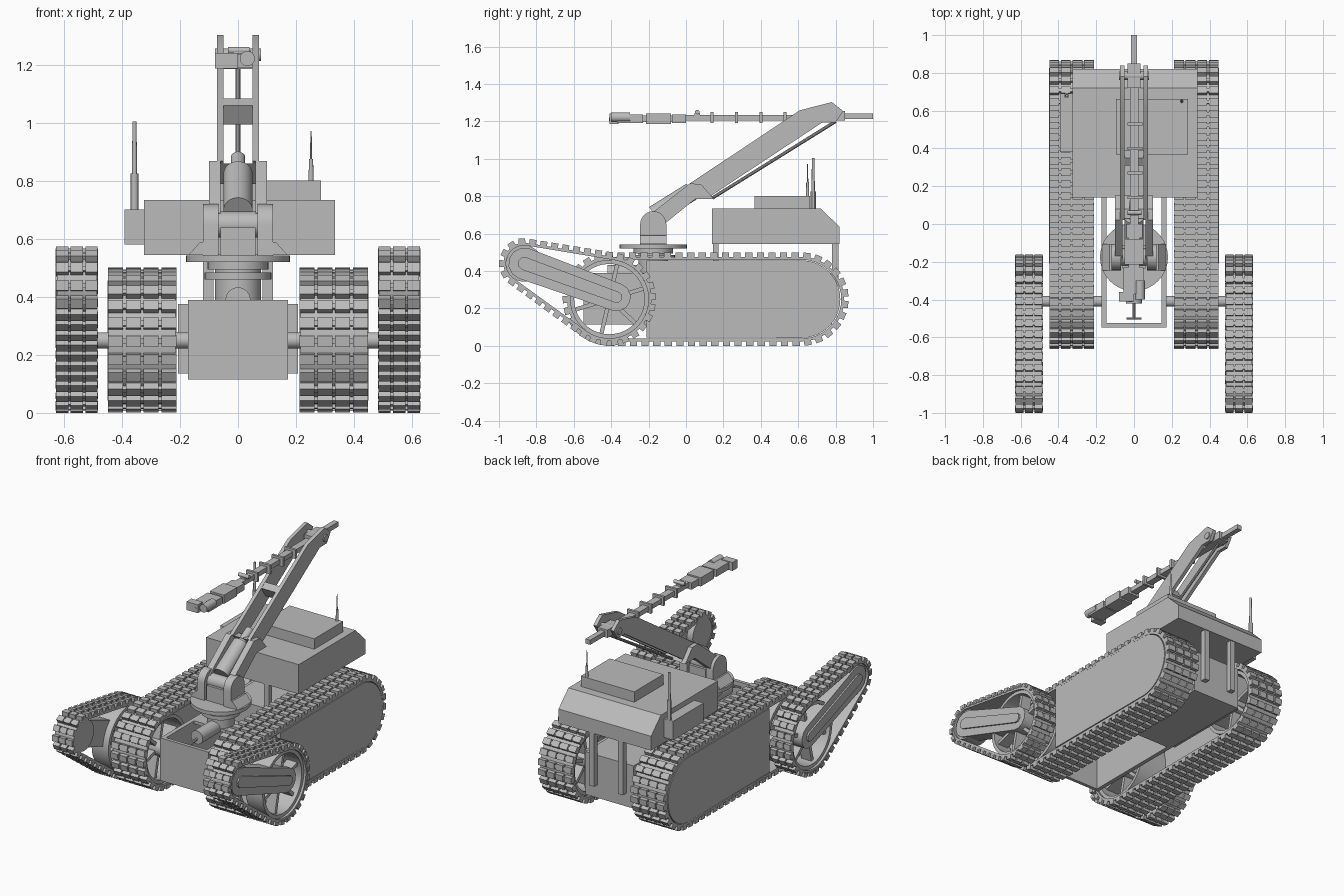
import bpy, bmesh
from math import sin, cos, pi, atan2, acos, hypot, radians
from mathutils import Vector, Matrix

cube = bpy.data.objects.get("Cube")
if cube:
    bpy.data.objects.remove(cube, do_unlink=True)

grey = bpy.data.materials.new("plain_grey")
grey.use_nodes = True
grey.diffuse_color = (0.5, 0.5, 0.5, 1)
grey.node_tree.nodes["Principled BSDF"].inputs["Base Color"].default_value = (0.5, 0.5, 0.5, 1)
parts = []


def finish(name, bm):
    bmesh.ops.recalc_face_normals(bm, faces=bm.faces)
    mesh = bpy.data.meshes.new(name)
    bm.to_mesh(mesh)
    bm.free()
    mesh.materials.append(grey)
    ob = bpy.data.objects.new(name, mesh)
    bpy.context.collection.objects.link(ob)
    parts.append(ob)
    return ob


def box(name, x, y, z):
    """Box from (min, max) pairs."""
    bm = bmesh.new()
    lo, hi = Vector((x[0], y[0], z[0])), Vector((x[1], y[1], z[1]))
    size = [abs(v) for v in hi - lo]
    bmesh.ops.create_cube(bm, size=1, matrix=Matrix.Translation((lo + hi) / 2) @ Matrix.Diagonal((*size, 1)))
    return finish(name, bm)


def rod(name, a, b, r, r2=None, sides=24):
    """Cylinder or cone between two points."""
    a, b = Vector(a), Vector(b)
    bm = bmesh.new()
    turn = (b - a).to_track_quat('Z', 'Y').to_matrix().to_4x4()
    bmesh.ops.create_cone(bm, cap_ends=True, segments=sides, radius1=r, radius2=r if r2 is None else r2,
                          depth=(b - a).length, matrix=Matrix.Translation((a + b) / 2) @ turn)
    return finish(name, bm)


def prism(name, outline, x0, x1):
    """Side outline in (y, z), extruded across x."""
    bm = bmesh.new()
    a, b = ([bm.verts.new((x, y, z)) for y, z in outline] for x in (x0, x1))
    bm.faces.new(a)
    bm.faces.new(b)
    for i in range(len(a)):
        bm.faces.new((a[i - 1], a[i], b[i], b[i - 1]))
    return finish(name, bm)


def band(name, outer, inner, x0, x1):
    """Closed hoop between two matching outlines."""
    bm = bmesh.new()
    rings = [[bm.verts.new((x, y, z)) for y, z in loop]
             for loop, x in ((outer, x0), (outer, x1), (inner, x1), (inner, x0))]
    for k in range(4):
        p, q = rings[k - 1], rings[k]
        for i in range(len(p)):
            bm.faces.new((p[i - 1], p[i], q[i], q[i - 1]))
    return finish(name, bm)


def circle(c, r, n=40):
    return [(c[0] + r * cos(2 * pi * i / n), c[1] + r * sin(2 * pi * i / n)) for i in range(n)]


def capsule(c1, r1, c2, r2, n=20):
    """Outline of a belt around two wheels."""
    dy, dz = c2[0] - c1[0], c2[1] - c1[1]
    phi, beta = atan2(dz, dy), acos((r1 - r2) / hypot(dy, dz))
    path = []
    for c, r, start, end in ((c1, r1, phi + beta, phi + 2 * pi - beta), (c2, r2, phi - beta, phi + beta)):
        for i in range(n + 1):
            t = start + (end - start) * i / n
            path.append((c[0] + r * cos(t), c[1] + r * sin(t)))
    return path


def tread(name, path, count, x0, x1, columns):
    """Rows of pads spaced evenly along a closed path."""
    bm = bmesh.new()
    pts = [Vector((0, y, z)) for y, z in path]
    segs = [(p, q, (q - p).length) for p, q in zip(pts, pts[1:] + pts[:1])]
    step = sum(s[2] for s in segs) / count
    pitch = (x1 - x0) / columns
    travelled, k = 0, 0
    for p, q, length in segs:
        while k < count and k * step < travelled + length:
            d = (q - p).normalized()
            at = p + d * (k * step - travelled)
            turn = Matrix.Rotation(atan2(d.z, d.y), 4, 'X')
            for c in range(columns):
                at.x = x0 + pitch * (c + 0.5)
                bmesh.ops.create_cube(bm, size=1, matrix=Matrix.Translation(at) @ turn
                                      @ Matrix.Diagonal((abs(pitch) * 0.84, step * 0.62, 0.027, 1)))
            # link bar tying the pads of one row together
            at.x = (x0 + x1) / 2
            bmesh.ops.create_cube(bm, size=1, matrix=Matrix.Translation(at) @ turn
                                  @ Matrix.Diagonal((abs(x1 - x0) * 0.96, step * 0.3, 0.014, 1)))
            k += 1
        travelled += length
    return finish(name, bm)


def wheel(name, c, r, x0, x1, spokes=6):
    band(name + "_rim", circle(c, r), circle(c, r - 0.022), x0, x1)
    rod(name + "_hub", (x0, *c), (x1, *c), 0.05)
    mid, w = (x0 + x1) / 2, (x1 - x0) * 0.3
    for i in range(spokes):
        t = 2 * pi * i / spokes + 0.3
        u, v = Vector((cos(t), sin(t))), Vector((-sin(t), cos(t))) * 0.011
        a, b = Vector(c) + u * 0.04, Vector(c) + u * (r - 0.015)
        prism(name + "_spoke", [a + v, a - v, b - v, b + v], mid - w, mid + w)


FRONT, REAR, TIP = (-0.41, 0.25), (0.62, 0.25), (-0.865, 0.44)

for s, side in ((1, "left"), (-1, "right")):
    # Main track
    tread(side + "_track_pads", capsule(FRONT, 0.236, REAR, 0.236), 57, s * 0.207, s * 0.453, 4)
    band(side + "_track_belt", capsule(FRONT, 0.226, REAR, 0.226), capsule(FRONT, 0.21, REAR, 0.21), s * 0.215, s * 0.447)
    wheel(side + "_front_wheel", FRONT, 0.21, s * 0.23, s * 0.44)
    wheel(side + "_rear_wheel", REAR, 0.205, s * 0.23, s * 0.41)
    panel = [(-0.21, 0.045)] + [(0.62 + 0.205 * sin(i * pi / 20), 0.25 - 0.207 * cos(i * pi / 20))
                                for i in range(21)] + [(-0.21, 0.457)]
    prism(side + "_track_panel", panel, s * 0.42, s * 0.45)
    # Flipper
    tread(side + "_flipper_pads", capsule(FRONT, 0.236, TIP, 0.121), 36, s * 0.48, s * 0.632, 3)
    band(side + "_flipper_belt", capsule(FRONT, 0.226, TIP, 0.111), capsule(FRONT, 0.21, TIP, 0.097),
         s * 0.487, s * 0.625)
    wheel(side + "_flipper_wheel", FRONT, 0.21, s * 0.49, s * 0.61)
    rod(side + "_flipper_tip_wheel", (s * 0.49, *TIP), (s * 0.61, *TIP), 0.097, sides=32)
    prism(side + "_flipper_arm", capsule((-0.37, 0.26), 0.075, TIP, 0.085, 6), s * 0.53, s * 0.62)
    prism(side + "_flipper_arm_ridge", capsule((-0.37, 0.26), 0.03, TIP, 0.035, 4), s * 0.62, s * 0.63)
    rod(side + "_axle", (s * 0.15, *FRONT), (s * 0.5, *FRONT), 0.028)
    # Hull sides and deck posts
    box(side + "_hull_wall", (s * 0.145, s * 0.172), (-0.547, 0.78), (0.115, 0.39))
    box(side + "_hull_sponson", (s * 0.172, s * 0.207), (0.14, 0.74), (0.135, 0.375))
    box(side + "_front_post", (s * 0.085, s * 0.12), (0.145, 0.175), (0.3, 0.55))
    box(side + "_rear_post", (s * 0.085, s * 0.12), (0.78, 0.815), (0.2, 0.55))
    # Shoulder bracket, with rounded top and flared foot
    bracket = [(-0.245, 0.54)] + [(-0.175 - 0.07 * cos(i * pi / 12), 0.65 + 0.07 * sin(i * pi / 12))
                                  for i in range(13)] + [(-0.105, 0.54)]
    prism(side + "_shoulder_bracket", bracket, s * 0.068, s * 0.12)
    foot = prism(side + "_bracket_foot", [(-0.245, 0.545), (-0.105, 0.545), (-0.105, 0.59), (-0.245, 0.59)],
                 s * 0.11, s * 0.17)
    for v in foot.data.vertices:
        if abs(v.co.x) > 0.15 and v.co.z > 0.57:
            v.co.x = s * 0.13
    # Arm plates
    prism(side + "_lower_arm", [(-0.2, 0.69), (-0.17, 0.72), (0.02, 0.868), (0.08, 0.865), (0.15, 0.785),
                                (0.05, 0.785), (-0.105, 0.66), (-0.17, 0.63)], s * 0.06, s * 0.1)
    prism(side + "_upper_arm", [(0.02, 0.868), (0.61, 1.26), (0.78, 1.303), (0.84, 1.255), (0.8, 1.195),
                                (0.73, 1.195), (0.13, 0.8)], s * 0.05, s * 0.073)

# Hull: open front bay, closed rear body
box("hull_front", (-0.172, 0.172), (-0.547, -0.525), (0.115, 0.39))
box("hull_rear_body", (-0.15, 0.15), (0.14, 0.78), (0.115, 0.39))
box("turret_support", (-0.15, 0.15), (-0.24, -0.1), (0.37, 0.39))
rod("turret_motor", (0, -0.42, 0.39), (0, -0.17, 0.39), 0.043)
rod("valve_stem", (0, -0.5, 0.37), (0, -0.42, 0.38), 0.008, sides=8)
rod("valve_handle", (-0.04, -0.5, 0.37), (0.04, -0.5, 0.37), 0.006, sides=8)

# Turret
for name, r, z0, z1 in (("turret_neck", 0.08, 0.39, 0.5), ("turret_ring", 0.115, 0.46, 0.485),
                        ("turret_collar", 0.105, 0.495, 0.525), ("turret_plate", 0.18, 0.52, 0.543)):
    rod(name, (0, -0.175, z0), (0, -0.175, z1), r, sides=40)
rod("shoulder_axle", (-0.12, -0.175, 0.65), (0.12, -0.175, 0.65), 0.045)
box("shoulder_block", (-0.06, 0.06), (-0.235, -0.115), (0.54, 0.64))

# Lower arm motor, cross braces, push rod
rod("arm_motor", (0, -0.17, 0.7), (0, 0.03, 0.825), 0.05, sides=32)
rod("arm_motor_shaft", (0, 0.03, 0.825), (0, 0.12, 0.88), 0.025)
prism("lower_brace", [(0.03, 0.86), (0.08, 0.86), (0.15, 0.79), (0.1, 0.79)], -0.07, 0.07)
prism("middle_brace", [(0.31, 1.06), (0.35, 1.085), (0.39, 1.02), (0.35, 0.995)], -0.055, 0.055)
rod("push_rod", (0, 0.14, 0.79), (0, 0.8, 1.2), 0.009, sides=10)
rod("elbow_axle", (-0.08, 0.785, 1.235), (0.08, 0.785, 1.235), 0.022)
box("elbow_block", (-0.035, 0.035), (0.72, 0.85), (1.205, 1.255))
box("tail_bar", (-0.017, 0.017), (0.84, 1.0), (1.213, 1.243))

# Forearm with clamps and gripper head
box("forearm", (-0.02, 0.025), (-0.05, 0.75), (1.205, 1.235))
for y in (0.14, 0.27, 0.4, 0.53):
    box("forearm_clamp", (-0.035, 0.045), (y - 0.008, y + 0.008), (1.192, 1.25))
for y0, y1, x0, x1, h in ((-0.41, -0.36, -0.08, 0.0, 0.027), (-0.37, -0.23, -0.055, 0.05, 0.023),
                          (-0.215, -0.08, -0.05, 0.05, 0.028), (-0.075, 0.0, -0.04, 0.045, 0.022),
                          (-0.24, -0.05, -0.03, 0.03, 0.018)):
    box("gripper_segment", (x0, x1), (y0, y1), (1.214 - h, 1.214 + h))
rod("gripper_camera", (0.032, -0.4, 1.222), (0.032, -0.3, 1.222), 0.026)
rod("gripper_pin", (-0.018, -0.412, 1.212), (-0.018, -0.4, 1.212), 0.01, sides=12)
box("sight_mount", (-0.015, 0.02), (0.045, 0.075), (1.23, 1.245))
rod("sight_camera", (-0.035, 0.06, 1.25), (0.04, 0.06, 1.25), 0.012, sides=16)

# Raised deck, top cover, side box
prism("deck_box", [(0.14, 0.545), (0.82, 0.545), (0.82, 0.637), (0.72, 0.735), (0.14, 0.735)], -0.325, 0.335)
box("deck_cover", (-0.095, 0.287), (0.367, 0.662), (0.735, 0.802))
box("deck_side_box", (-0.392, -0.325), (0.38, 0.69), (0.58, 0.702))

# Antennas
rod("tall_antenna_base", (-0.357, 0.68, 0.7), (-0.357, 0.68, 0.825), 0.014, sides=12)
rod("tall_antenna_whip", (-0.357, 0.68, 0.825), (-0.357, 0.68, 1.005), 0.009, 0.007, sides=12)
rod("short_antenna_base", (0.252, 0.65, 0.8), (0.252, 0.65, 0.875), 0.009, 0.007, sides=12)
rod("short_antenna_whip", (0.252, 0.65, 0.875), (0.252, 0.65, 0.972), 0.004, 0.002, sides=8)

for ob in parts:
    ob.select_set(True)
bpy.context.view_layer.objects.active = parts[0]
bpy.ops.object.shade_smooth_by_angle(angle=radians(30))
